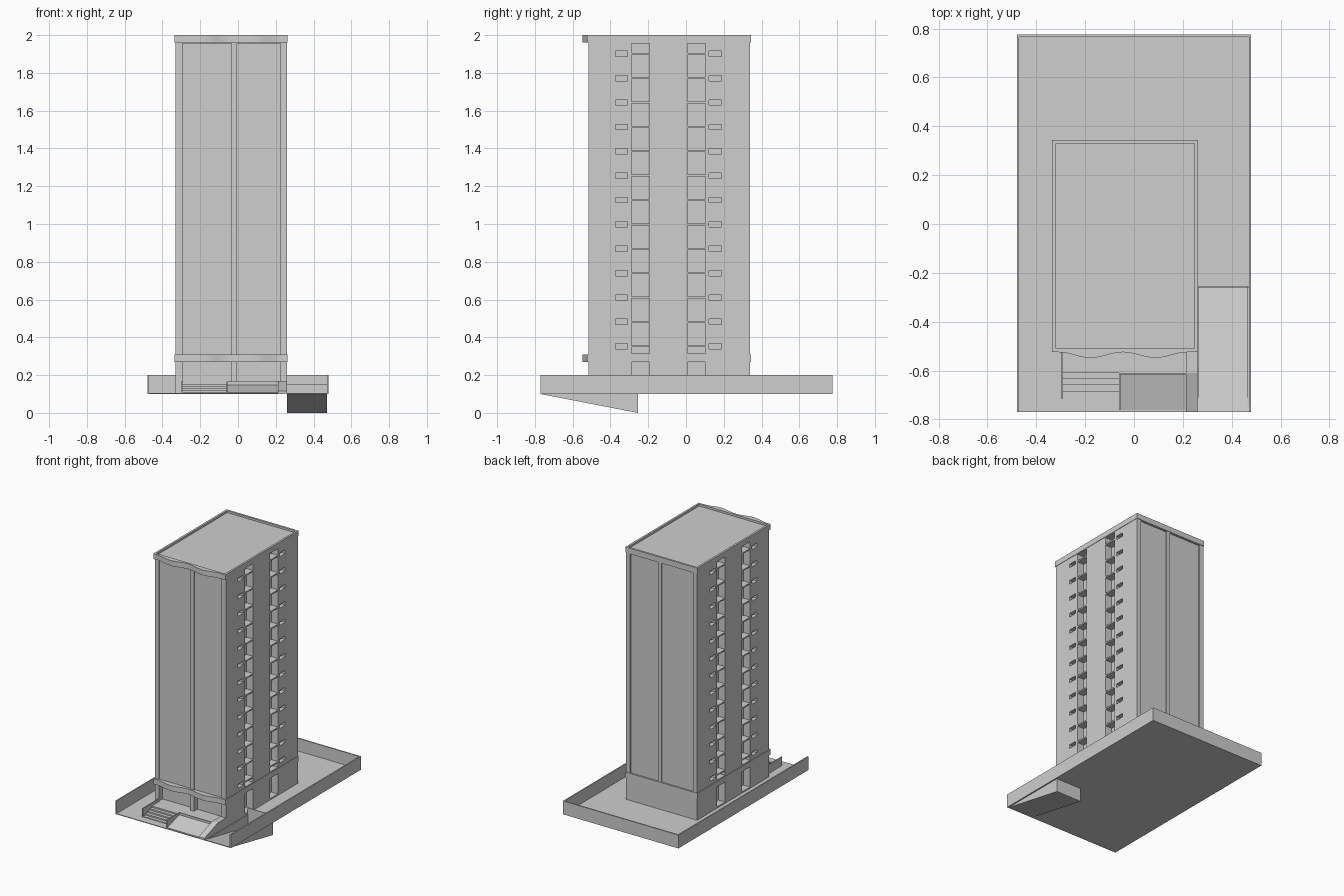
import bpy, bmesh, math
from mathutils import Vector

cube = bpy.data.objects.get("Cube")
if cube:
    bpy.data.objects.remove(cube, do_unlink=True)

GREY = (0.62, 0.62, 0.62, 1)
mat = bpy.data.materials.new("concrete grey")
mat.use_nodes = True
mat.diffuse_color = GREY
mat.node_tree.nodes["Principled BSDF"].inputs["Base Color"].default_value = GREY


def finish(name, bm):
    bmesh.ops.recalc_face_normals(bm, faces=bm.faces)
    mesh = bpy.data.meshes.new(name)
    bm.to_mesh(mesh)
    bm.free()
    mesh.materials.append(mat)
    obj = bpy.data.objects.new(name, mesh)
    bpy.context.collection.objects.link(obj)
    return obj


def prism(bm, points, direction):
    """Extrude a planar polygon along a direction; returns the moved face."""
    face = bm.faces.new([bm.verts.new(p) for p in points])
    geom = bmesh.ops.extrude_face_region(bm, geom=[face], use_keep_orig=True)["geom"]
    bmesh.ops.translate(bm, vec=Vector(direction), verts=[g for g in geom if isinstance(g, bmesh.types.BMVert)])
    return next(g for g in geom if isinstance(g, bmesh.types.BMFace))


def add_box(bm, x0, x1, y0, y1, z0, z1):
    prism(bm, [(x0, y0, z0), (x1, y0, z0), (x1, y1, z0), (x0, y1, z0)], (0, 0, z1 - z0))


def boxes(name, *dims):
    bm = bmesh.new()
    for d in dims:
        add_box(bm, *d)
    return finish(name, bm)


def side_profile(name, x0, x1, yz):
    bm = bmesh.new()
    prism(bm, [(x0, y, z) for y, z in yz], (x1 - x0, 0, 0))
    return finish(name, bm)


# Main dimensions
L, R, F, B = -0.33, 0.26, -0.515, 0.34
SX, SF, SB = 0.48, -0.77, 0.775
GROUND, WALL_TOP = 0.105, 0.2
RAMP_END = -0.255
ROOF = 1.96
PITCH = 0.129

# Site slab with an opening for the car ramp
boxes("site_slab", (-SX, R, SF, SB, 0.1, GROUND),
      (R, SX, RAMP_END, SB, 0.1, GROUND))

# Perimeter walls on three sides
T = 0.01
boxes("perimeter_walls", (-SX, -SX + T, SF, SB, 0.1, WALL_TOP),
      (SX - T, SX, SF, SB, 0.1, WALL_TOP),
      (-SX + T, SX - T, SB - T, SB, 0.1, WALL_TOP))

# Car ramp going down under the slab, with its cheeks and end wall
side_profile("car_ramp", R, SX - T, [(SF, 0.1), (RAMP_END, 0.0), (RAMP_END, 0.008), (SF, 0.105)])
for name, x in (("ramp_inner_cheek", R), ("ramp_outer_cheek", SX - T - 0.005)):
    side_profile(name, x, x + 0.005, [(SF, 0.1), (RAMP_END, 0.0), (RAMP_END, 0.1)])
boxes("ramp_end_wall", (R, SX - T, RAMP_END - 0.005, RAMP_END, 0.0, 0.15))

# Tower body with recessed panels, balcony bays and small windows
tower = boxes("tower", (L, R, F, B, GROUND, ROOF))
cut = bmesh.new()
MID = -0.02
for x0, x1 in ((L + 0.035, MID - 0.015), (MID + 0.015, R - 0.035)):
    for z0, z1, depth in ((0.31, ROOF - 0.005, 0.008), (0.15, 0.27, 0.04)):
        add_box(cut, x0, x1, F - 0.1, F + depth, z0, z1)
    add_box(cut, x0, x1, B - 0.008, B + 0.1, 0.31, ROOF - 0.005)

levels = [0.353 + PITCH * i for i in range(13)]
bay_rows = [(0.115, 0.27), (0.315, levels[0] - 0.005)]
bay_rows += [(a + 0.005, b - 0.005) for a, b in zip(levels, levels[1:])]
bay_rows.append((levels[-1] + 0.005, ROOF - 0.004))
for sign, wall in ((-1, L), (1, R)):
    def side_cut(y0, y1, z0, z1, depth):
        xs = sorted((wall - sign * depth, wall + sign * 0.1))
        add_box(cut, *xs, y0, y1, z0, z1)
    for y0, y1 in ((-0.288, -0.193), (0.008, 0.103)):
        for z0, z1 in bay_rows:
            side_cut(y0, y1, z0, z1, 0.055)
    for y0, y1 in ((-0.373, -0.31), (0.122, 0.188)):
        for z in levels:
            side_cut(y0, y1, z - 0.014, z + 0.014, 0.03)
cutter = finish("tower_cutter", cut)
cutter.hide_render = True
mod = tower.modifiers.new("openings", 'BOOLEAN')
mod.operation = 'DIFFERENCE'
mod.solver = 'EXACT'
mod.object = cutter
bpy.context.view_layer.objects.active = tower
bpy.ops.object.modifier_apply(modifier=mod.name)
bpy.data.objects.remove(cutter, do_unlink=True)


# Bands round the tower with a two-wave front edge
def band(name, z0, z1):
    x0, x1, y0, y1 = L - 0.005, R + 0.003, -0.525, B + 0.004
    start, end, steps = -0.31, 0.22, 32
    wave = []
    for i in range(steps + 1):
        t = i / steps
        wave.append((start + (end - start) * t, y0 - 0.023 * math.sin(2 * math.pi * t) ** 2))
    outline = [(x0, y0)] + wave + [(x1, y0), (x1, y1), (x0, y1)]
    bm = bmesh.new()
    prism(bm, [(x, y, z0) for x, y in outline], (0, 0, z1 - z0))
    return finish(name, bm)


band("first_floor_band", 0.27, 0.31)
band("roof_band", ROOF, 1.985)
boxes("roof_parapet", (L - 0.005, L + 0.01, -0.525, B + 0.004, 1.985, 2.0),
      (R - 0.012, R + 0.003, -0.525, B + 0.004, 1.985, 2.0),
      (L + 0.01, R - 0.012, B - 0.011, B + 0.004, 1.985, 2.0))
band("front_parapet", 1.985, 2.0)
parapet = bpy.data.objects["front_parapet"]
trim = bmesh.new()
trim.from_mesh(parapet.data)
# Keep only the strip in front of the roof deck
for v in trim.verts:
    if v.co.y > 0:
        v.co.y = -0.51
trim.to_mesh(parapet.data)
trim.free()
for name in ("first_floor_band", "roof_band", "front_parapet"):
    obj = bpy.data.objects[name]
    bpy.ops.object.select_all(action='DESELECT')
    obj.select_set(True)
    bpy.context.view_layer.objects.active = obj
    bpy.ops.object.shade_smooth_by_angle(angle=math.radians(30))

# Entrance platform, steps, access ramp and side walls
PL, PM, PR, PF, PT = -0.29, -0.055, 0.213, -0.61, 0.15
boxes("entrance_platform", (PL, PR, PF, F + 0.01, GROUND, PT))
for i in range(4):
    boxes(f"entrance_step_{i + 1}", (PL, PM, PF - 0.025 * (i + 1), PF - 0.025 * i,
                                     GROUND, PT - 0.01 * (i + 1)))
side_profile("access_ramp", PM, PR,
             [(PF, GROUND), (PF, PT), (-0.762, GROUND + 0.003), (-0.762, GROUND)])
boxes("step_side_wall", (PL - 0.008, PL, -0.715, F, GROUND, 0.17))
boxes("ramp_kerb", (PM - 0.006, PM, -0.762, PF, GROUND, 0.165),
      (PM, PR, PF - 0.006, PF, GROUND, 0.165))
side_profile("platform_side_wall", PR, R,
             [(F + 0.005, GROUND), (F + 0.005, 0.17), (PF, 0.17), (SF, 0.115), (SF, GROUND)])
